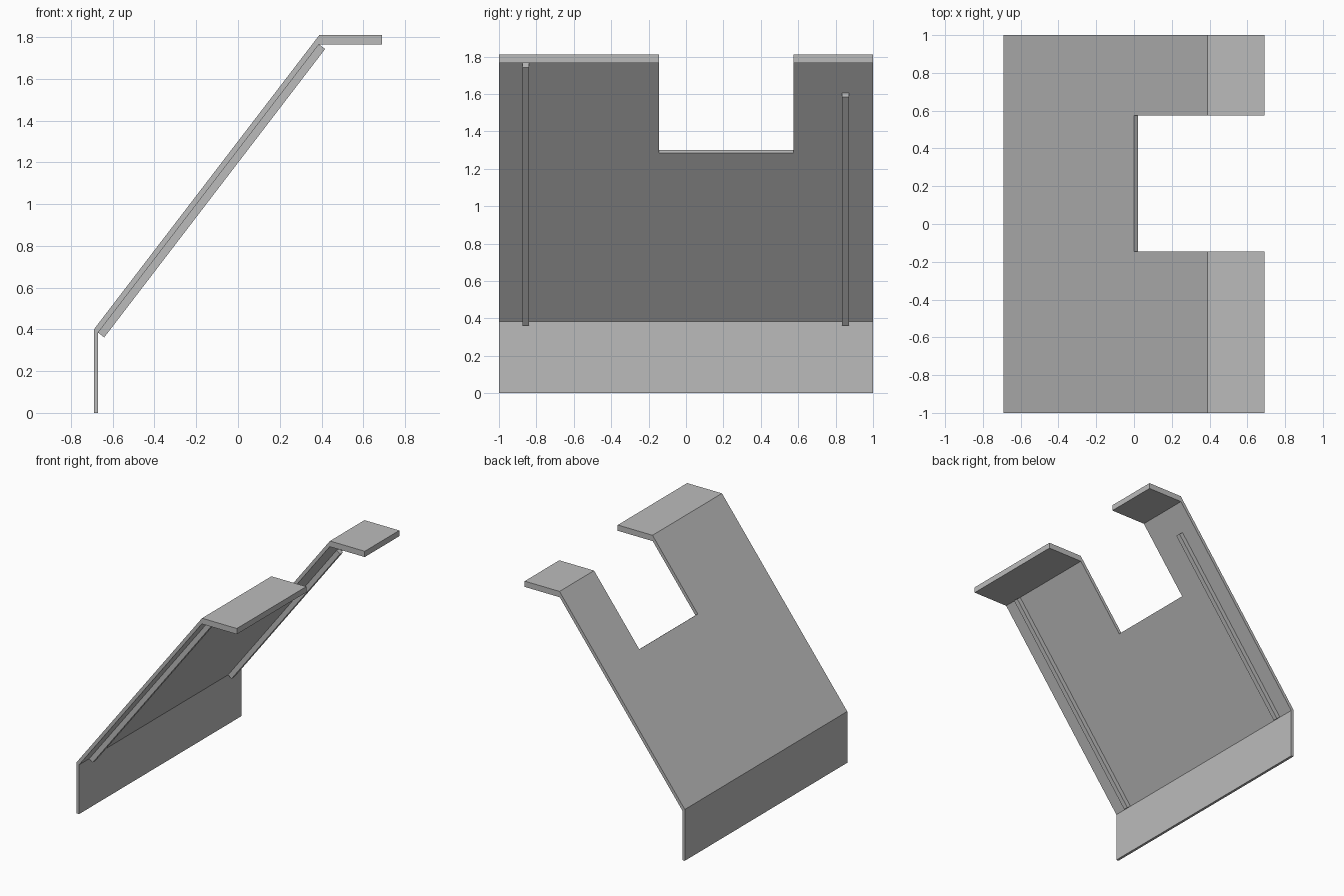
import bpy
import bmesh
from mathutils import Vector

if "Cube" in bpy.data.objects:
    bpy.data.objects.remove(bpy.data.objects["Cube"], do_unlink=True)

grey = bpy.data.materials.new("plain_grey")
grey.use_nodes = True
colour = (0.5, 0.5, 0.5, 1)
grey.diffuse_color = colour
grey.node_tree.nodes["Principled BSDF"].inputs["Base Color"].default_value = colour


def extrude_profile(name, points, y0, y1):
    """Extrude an (x, z) outline from y0 to y1."""
    bm = bmesh.new()
    face = bm.faces.new([bm.verts.new((x, y0, z)) for x, z in points])
    result = bmesh.ops.extrude_face_region(bm, geom=[face])
    moved = [v for v in result["geom"] if isinstance(v, bmesh.types.BMVert)]
    bmesh.ops.translate(bm, verts=moved, vec=(0, y1 - y0, 0))
    bmesh.ops.recalc_face_normals(bm, faces=bm.faces)
    mesh = bpy.data.meshes.new(name)
    bm.to_mesh(mesh)
    bm.free()
    mesh.materials.append(grey)
    obj = bpy.data.objects.new(name, mesh)
    bpy.context.collection.objects.link(obj)
    return obj


# Slope direction and its downward normal in the x-z plane
low, high = Vector((-0.69, 0.4)), Vector((0.39, 1.81))
along = (high - low).normalized()
under = Vector((along.y, -along.x))

# Bent panel: upright lip, sloping sheet and flat top flange
inner_low, inner_high = Vector((-0.67, 0.384)), Vector((0.388, 1.765))
panel = extrude_profile("bent_panel", [
    (-0.69, 0), low, high, (0.69, 1.81), (0.69, 1.765),
    inner_high, inner_low, (-0.67, 0)], -1, 1)

# Notch through the upper sheet and flange, square to the slope
edge = low + along * ((0 - low.x) / along.x)
start, end = edge - under * 0.5, edge + under * 0.5
cutter = extrude_profile("notch_cutter", [
    start, end, end + along * 2, start + along * 2], -0.145, 0.575)
cutter.hide_render = True
cut = panel.modifiers.new("notch", "BOOLEAN")
cut.operation = "DIFFERENCE"
cut.solver = "EXACT"
cut.object = cutter
bpy.context.view_layer.objects.active = panel
bpy.ops.object.modifier_apply(modifier=cut.name)
bpy.data.objects.remove(cutter, do_unlink=True)

# Stiffening rails along the underside of the slope
for name, y, top in (("right_rail", -0.857, 1.765), ("left_rail", 0.853, 1.605)):
    tip = inner_low + along * ((top - inner_low.y) / along.y)
    extrude_profile(name, [
        inner_low, tip, tip + under * 0.037, inner_low + under * 0.037],
        y - 0.018, y + 0.018)
